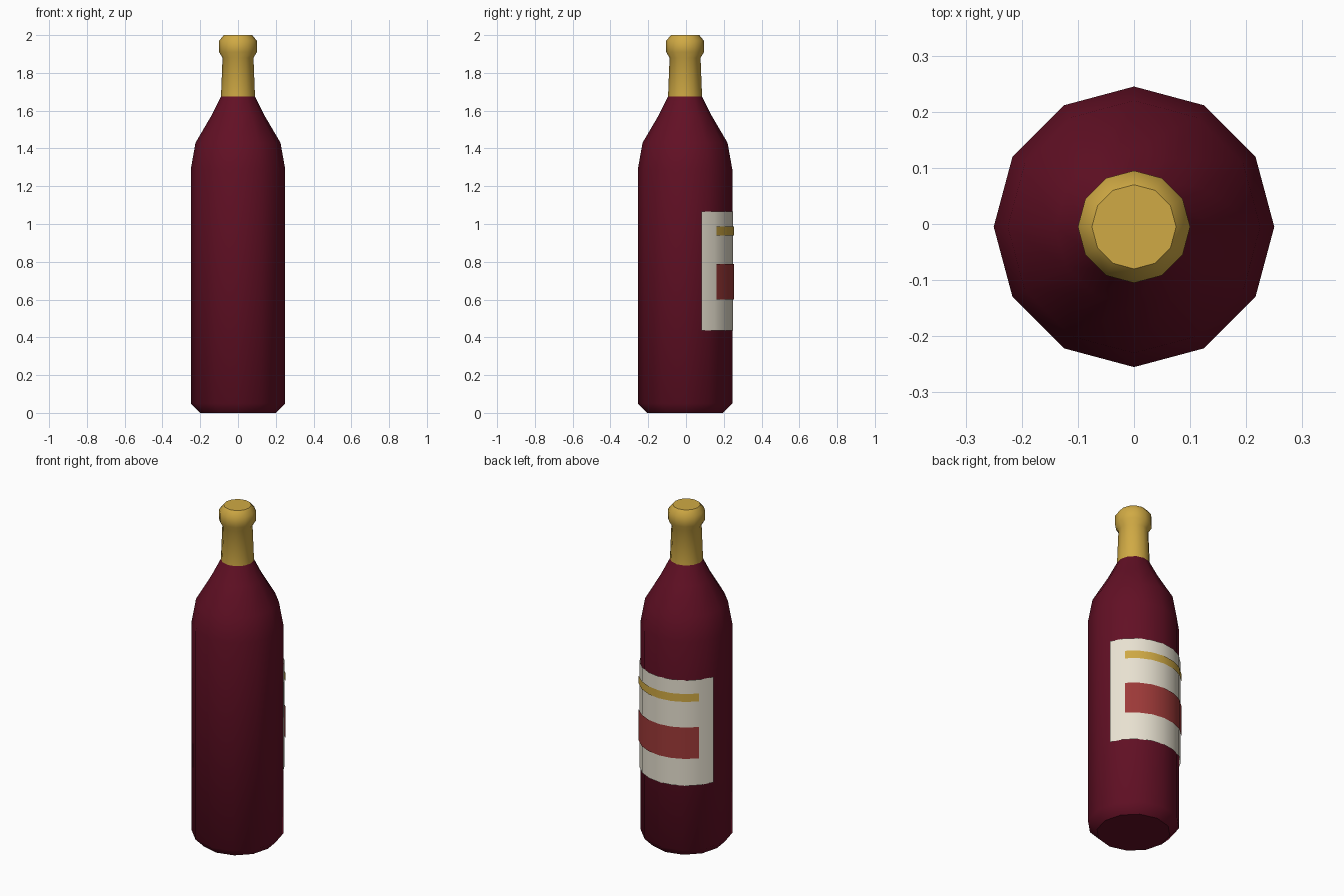
import bpy, bmesh, math

if "Cube" in bpy.data.objects:
    bpy.data.objects.remove(bpy.data.objects["Cube"])

CENTRE_Y = -0.005
SIDES = 12


def material(name, rgb):
    m = bpy.data.materials.new(name)
    m.diffuse_color = (*rgb, 1)
    m.use_nodes = True
    m.node_tree.nodes["Principled BSDF"].inputs["Base Color"].default_value = m.diffuse_color
    return m


wine = material("wine_red", (0.122, 0.005, 0.018))
gold = material("gold", (0.63, 0.40, 0.058))
cream = material("cream", (0.80, 0.75, 0.63))
red = material("brick_red", (0.34, 0.042, 0.040))


def finish(bm, name, mat):
    mesh = bpy.data.meshes.new(name)
    bm.to_mesh(mesh)
    bm.free()
    mesh.materials.append(mat)
    obj = bpy.data.objects.new(name, mesh)
    obj.location.y = CENTRE_Y
    bpy.context.collection.objects.link(obj)
    return obj


def lathe(name, profile, mat, cap_bottom=False, cap_top=False):
    """Smooth turned body from (radius, height) points with flat end caps."""
    bm = bmesh.new()
    rings = [[bm.verts.new((r * math.cos(math.tau * i / SIDES),
                            r * math.sin(math.tau * i / SIDES), z))
              for i in range(SIDES)] for r, z in profile]
    for low, high in zip(rings, rings[1:]):
        for i in range(SIDES):
            j = (i + 1) % SIDES
            bm.faces.new((low[i], low[j], high[j], high[i])).smooth = True
    caps = []
    if cap_bottom:
        caps.append(bm.faces.new(rings[0][::-1]))
    if cap_top:
        caps.append(bm.faces.new(rings[-1]))
    for cap in caps:
        for edge in cap.edges:
            edge.smooth = False
    return finish(bm, name, mat)


def wrap(name, radius, half_angle, z0, z1, steps, mat):
    """Thin curved sheet wrapped around the back (+y) of the bottle."""
    bm = bmesh.new()
    columns = []
    for i in range(steps + 1):
        a = math.radians(90 - half_angle + 2 * half_angle * i / steps)
        x, y = radius * math.cos(a), radius * math.sin(a)
        columns.append((bm.verts.new((x, y, z0)), bm.verts.new((x, y, z1))))
    for (a0, a1), (b0, b1) in zip(columns, columns[1:]):
        bm.faces.new((a0, b0, b1, a1)).smooth = True
    return finish(bm, name, mat)


# Glass body with chamfered base and sloping shoulder
lathe("bottle_body",
      [(0.20, 0), (0.25, 0.05), (0.25, 1.29), (0.225, 1.43),
       (0.14, 1.575), (0.09, 1.675)], wine, cap_bottom=True)

# Foil on the neck with a thicker collar at the mouth
lathe("neck_foil",
      [(0.09, 1.675), (0.082, 1.88), (0.10, 1.91), (0.10, 1.97),
       (0.075, 2.0)], gold, cap_top=True)

# Paper label and its printed bands
wrap("label", 0.255, 70, 0.437, 1.067, 8, cream)
wrap("label_gold_stripe", 0.26, 50, 0.94, 0.987, 6, gold)
wrap("label_red_band", 0.26, 50, 0.60, 0.787, 6, red)
